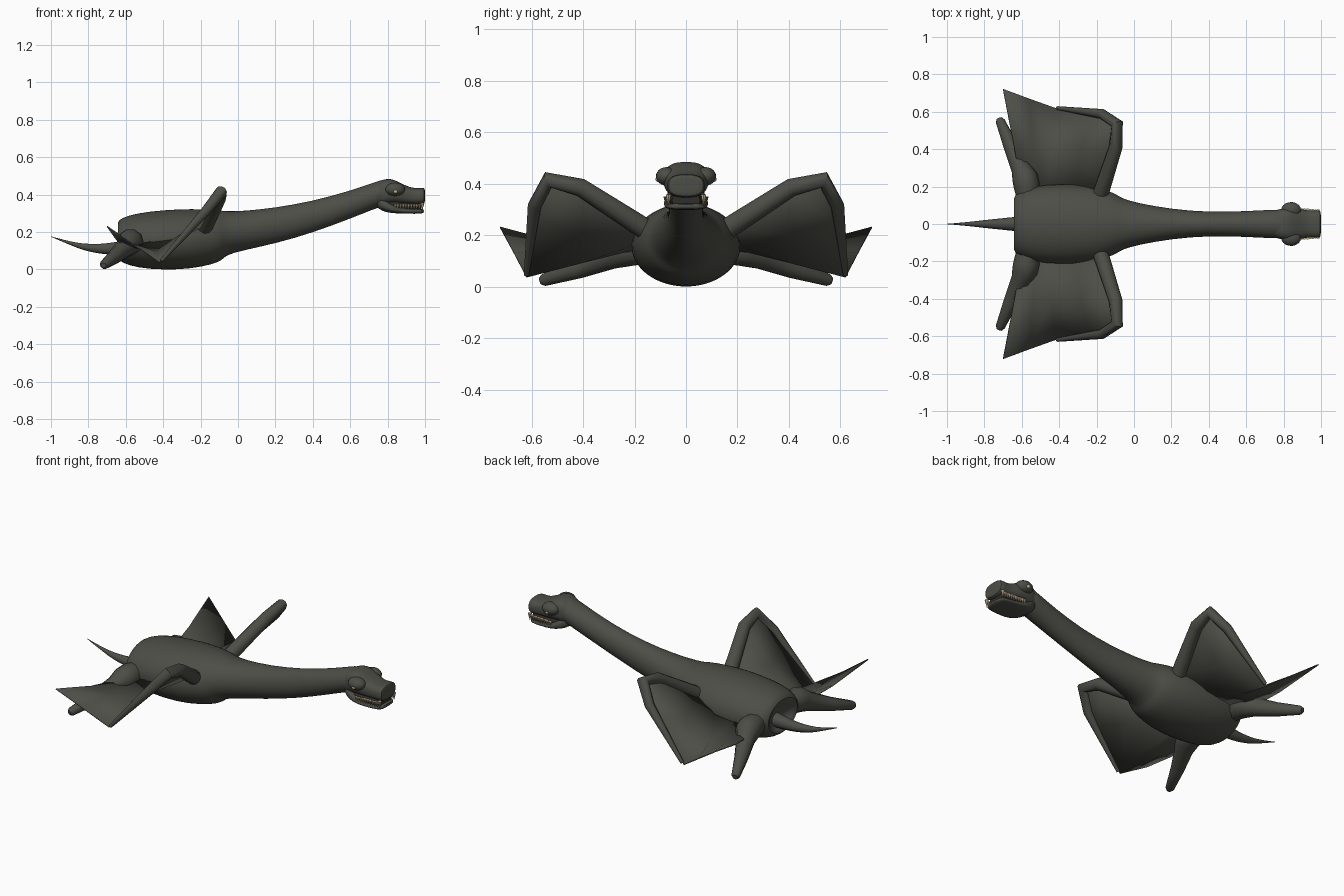
import bpy
from math import cos, sin, pi, copysign
from mathutils import Vector

cube = bpy.data.objects.get("Cube")
if cube:
    bpy.data.objects.remove(cube, do_unlink=True)


def make_material(name, colour):
    mat = bpy.data.materials.new(name)
    mat.use_nodes = True
    rgba = (*colour, 1.0)
    mat.diffuse_color = rgba
    mat.node_tree.nodes["Principled BSDF"].inputs["Base Color"].default_value = rgba
    return mat


HIDE = make_material("dark grey hide", (0.075, 0.075, 0.063))
MOUTH = make_material("mouth dark", (0.03, 0.026, 0.023))
IVORY = make_material("ivory", (0.58, 0.47, 0.31))


def add_object(name, mesh, material, angle=50):
    obj = bpy.data.objects.new(name, mesh)
    bpy.context.collection.objects.link(obj)
    mesh.materials.clear()
    mesh.materials.append(material)
    bpy.ops.object.select_all(action="DESELECT")
    obj.select_set(True)
    bpy.context.view_layer.objects.active = obj
    bpy.ops.object.shade_smooth_by_angle(angle=angle * pi / 180)
    return obj


def mesh_object(name, verts, faces, material, angle=50):
    mesh = bpy.data.meshes.new(name)
    mesh.from_pydata(verts, [], faces)
    mesh.update()
    return add_object(name, mesh, material, angle)


def loft(name, rings, material, power=1.0, sides=28, smooth=True):
    """Skin oval rings given as (x, half width, bottom z, top z)."""
    def rounded(value):
        return copysign(abs(value) ** power, value)

    verts, faces = [], []
    for x, width, bottom, top in rings:
        for i in range(sides):
            a = 2 * pi * i / sides
            verts.append((x, width * rounded(cos(a)),
                          (top + bottom) / 2 + (top - bottom) / 2 * rounded(sin(a))))
    for r in range(len(rings) - 1):
        for i in range(sides):
            j = (i + 1) % sides
            faces.append((r * sides + i, r * sides + j,
                          (r + 1) * sides + j, (r + 1) * sides + i))
    last = (len(rings) - 1) * sides
    faces.append(tuple(reversed(range(sides))))
    faces.append(tuple(range(last, last + sides)))
    obj = mesh_object(name, verts, faces, material)
    if smooth:
        obj.modifiers.new("smooth", "SUBSURF").levels = 1
    return obj


def ball(name, centre, radii, material):
    bpy.ops.mesh.primitive_uv_sphere_add(segments=20, ring_count=12, radius=1, location=centre)
    obj = bpy.context.object
    obj.name = name
    obj.scale = radii
    obj.data.materials.append(material)
    bpy.ops.object.shade_smooth()


def tube(name, points, material, kind="POLY"):
    """Round limb through points given as (x, y, z, radius)."""
    curve = bpy.data.curves.new(name, "CURVE")
    curve.dimensions = "3D"
    curve.bevel_depth = 1.0
    curve.bevel_resolution = 3
    curve.use_fill_caps = True
    spline = curve.splines.new(kind)
    spline.points.add(len(points) - 1)
    for target, (x, y, z, radius) in zip(spline.points, points):
        target.co = (x, y, z, 1)
        target.radius = radius
    if kind == "NURBS":
        spline.use_endpoint_u = True
        spline.order_u = 3
    helper = bpy.data.objects.new(name + " path", curve)
    mesh = bpy.data.meshes.new_from_object(helper)
    bpy.data.objects.remove(helper)
    return add_object(name, mesh, material)


def spikes(name, tips, material):
    """Row of pointed teeth given as (base centre, height, radius)."""
    verts, faces = [], []
    for base, height, radius in tips:
        n = len(verts)
        for i in range(6):
            a = i * pi / 3
            verts.append(base + Vector((radius * cos(a), radius * sin(a), 0)))
        verts.append(base + Vector((0, 0, height)))
        faces += [(n + i, n + (i + 1) % 6, n + 6) for i in range(6)]
        faces.append(tuple(n + i for i in reversed(range(6))))
    return mesh_object(name, verts, faces, material, 20)


# Body and neck in one skin, with a recessed rear rim around the tail
loft("body_and_neck", [
    (-0.59, 0.05, 0.09, 0.16), (-0.63, 0.11, 0.075, 0.22),
    (-0.65, 0.137, 0.062, 0.252), (-0.62, 0.173, 0.034, 0.278),
    (-0.54, 0.204, 0.008, 0.302), (-0.4, 0.216, -0.004, 0.319),
    (-0.25, 0.211, 0.002, 0.325), (-0.13, 0.178, 0.028, 0.321),
    (-0.085, 0.154, 0.048, 0.315), (-0.065, 0.138, 0.076, 0.312),
    (0.02, 0.112, 0.1, 0.312), (0.2, 0.08, 0.138, 0.33),
    (0.4, 0.063, 0.196, 0.366), (0.6, 0.069, 0.271, 0.421),
    (0.72, 0.076, 0.32, 0.463), (0.79, 0.078, 0.343, 0.487),
    (0.81, 0.06, 0.36, 0.475)], HIDE)

# Tail
tube("tail", [
    (-0.57, 0, 0.12, 0.045), (-0.68, 0, 0.108, 0.033), (-0.8, 0, 0.115, 0.021),
    (-0.9, 0, 0.14, 0.009), (-1.0, 0, 0.176, 0.001)], HIDE, "NURBS")

# Head: skull, jaw and mouth lining
loft("skull", [
    (0.72, 0.06, 0.34, 0.45), (0.77, 0.078, 0.345, 0.477),
    (0.81, 0.088, 0.35, 0.49), (0.86, 0.088, 0.35, 0.468),
    (0.9, 0.078, 0.347, 0.446), (0.945, 0.07, 0.345, 0.433),
    (0.98, 0.075, 0.345, 0.438), (0.998, 0.07, 0.35, 0.435),
    (0.999, 0.05, 0.365, 0.425)], HIDE, 0.75)
loft("lower_jaw", [
    (0.73, 0.05, 0.34, 0.4), (0.77, 0.076, 0.311, 0.385),
    (0.82, 0.088, 0.301, 0.35), (0.87, 0.084, 0.299, 0.328),
    (0.95, 0.077, 0.297, 0.325), (0.985, 0.068, 0.299, 0.324),
    (0.994, 0.045, 0.304, 0.32)], HIDE, 0.7)
loft("mouth_lining", [
    (0.78, 0.06, 0.31, 0.37), (0.85, 0.068, 0.31, 0.37),
    (0.95, 0.062, 0.31, 0.36), (0.978, 0.054, 0.31, 0.36)], MOUTH, 0.7, smooth=False)

# Teeth along both sides, with larger fangs at the front
teeth = []
for side in (-1, 1):
    for i in range(10):
        x = 0.84 + 0.0145 * i
        y = side * (0.08 - 0.001 * i)
        teeth.append((Vector((x, y, 0.35)), -0.034, 0.009))
    teeth.append((Vector((0.985, side * 0.068, 0.358)), -0.046, 0.012))
spikes("teeth", teeth, IVORY)

# Paired parts, mirrored across the length of the body
for side, label in ((-1, "front"), (1, "back")):
    def flip(points):
        return [(p[0], side * p[1], *p[2:]) for p in points]

    # Brow and eye
    ball(label + "_brow", (0.84, side * 0.075, 0.428), (0.053, 0.042, 0.036), HIDE)
    ball(label + "_eye", (0.842, side * 0.109, 0.417), (0.012, 0.01, 0.01), IVORY)

    # Rear leg
    tube(label + "_rear_leg", flip([
        (-0.57, 0.15, 0.145, 0.06), (-0.575, 0.21, 0.148, 0.07),
        (-0.583, 0.25, 0.14, 0.069), (-0.605, 0.3, 0.116, 0.053),
        (-0.66, 0.42, 0.068, 0.039), (-0.715, 0.55, 0.026, 0.025),
        (-0.72, 0.565, 0.022, 0.015)]), HIDE)

    # Wing arm
    tube(label + "_wing_arm", flip([
        (-0.19, 0.13, 0.205, 0.042), (-0.165, 0.2, 0.25, 0.041),
        (-0.098, 0.41, 0.385, 0.036), (-0.09, 0.535, 0.414, 0.033),
        (-0.17, 0.588, 0.315, 0.027), (-0.41, 0.62, 0.046, 0.01)]), HIDE)

    # Wing membrane: inner, middle and outer edge at each station
    stations = [
        [(-0.18, 0.16, 0.23), (-0.12, 0.4, 0.375), (-0.11, 0.545, 0.395)],
        [(-0.32, 0.18, 0.17), (-0.28, 0.4, 0.205), (-0.23, 0.583, 0.245)],
        [(-0.46, 0.18, 0.15), (-0.44, 0.4, 0.095), (-0.42, 0.62, 0.038)],
        [(-0.53, 0.19, 0.135), (-0.545, 0.43, 0.115), (-0.56, 0.67, 0.134)],
        [(-0.6, 0.19, 0.12), (-0.65, 0.46, 0.16), (-0.7, 0.722, 0.23)]]
    verts = [v for row in stations for v in flip(row)]
    faces = []
    for r in range(len(stations) - 1):
        for c in range(2):
            n = r * 3 + c
            faces.append((n, n + 1, n + 4, n + 3))
    wing = mesh_object(label + "_wing_membrane", verts, faces, HIDE, 70)
    shell = wing.modifiers.new("thickness", "SOLIDIFY")
    shell.thickness = 0.006
    shell.offset = 0
